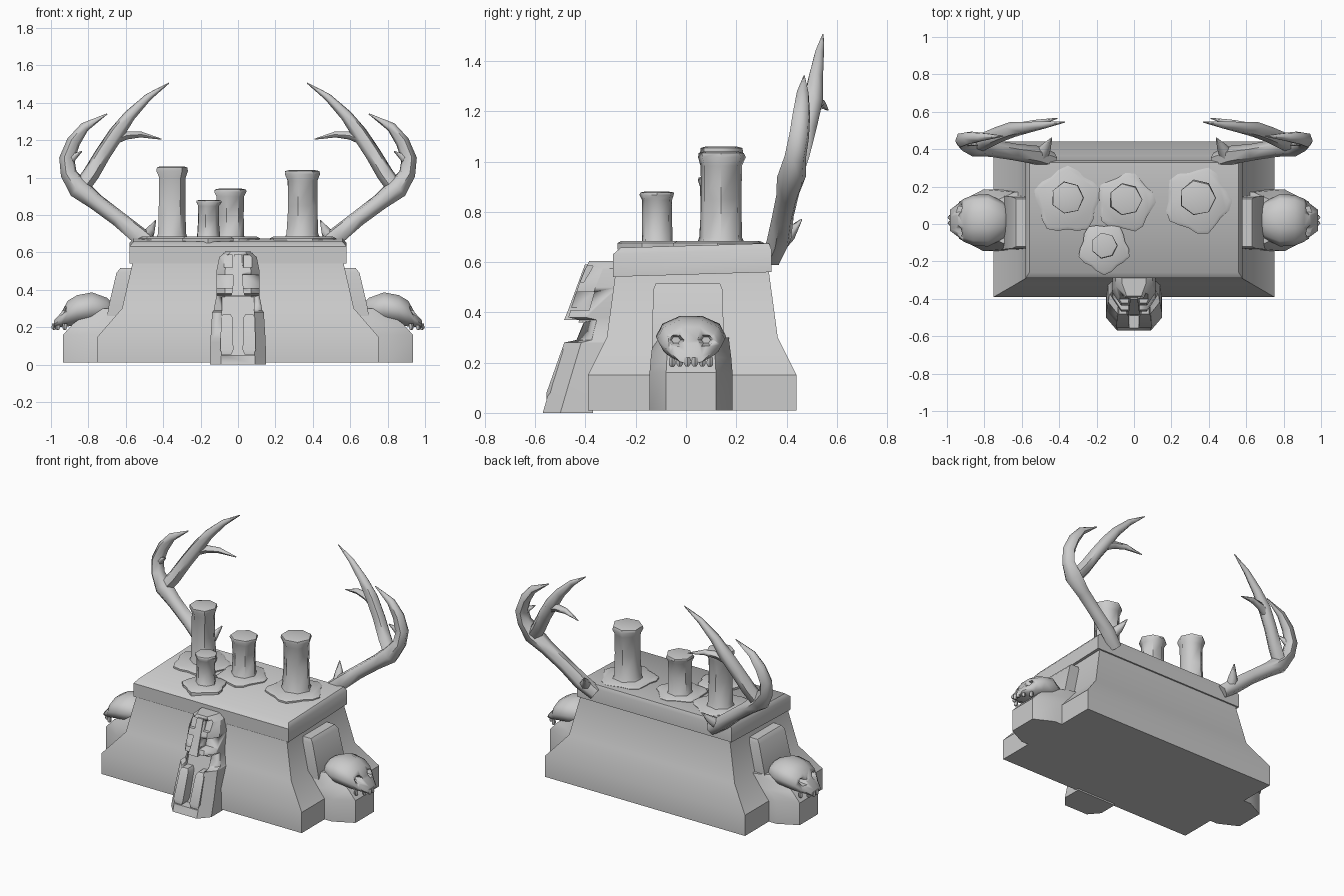
import bpy, bmesh, math, random
from mathutils import Vector

random.seed(4)
if "Cube" in bpy.data.objects:
    bpy.data.objects.remove(bpy.data.objects["Cube"])

stone = bpy.data.materials.new("plain_grey")
stone.use_nodes = True
GREY = (0.6, 0.6, 0.6, 1)
stone.diffuse_color = GREY
stone.node_tree.nodes["Principled BSDF"].inputs["Base Color"].default_value = GREY


def finish(obj, mirror=False, angle=40):
    obj.data.materials.clear()
    obj.data.materials.append(stone)
    bpy.ops.object.select_all(action="DESELECT")
    obj.select_set(True)
    bpy.context.view_layer.objects.active = obj
    bpy.ops.object.shade_smooth_by_angle(angle=math.radians(angle))
    if mirror:
        obj.modifiers.new("mirror", "MIRROR")
    return obj


def loft(name, rings, mirror=False, angle=40):
    """Skin a closed solid through rings of equal point count."""
    bm = bmesh.new()
    loops = [[bm.verts.new(p) for p in ring] for ring in rings]
    n = len(loops[0])
    for a, b in zip(loops, loops[1:]):
        for i in range(n):
            bm.faces.new((a[i], a[(i + 1) % n], b[(i + 1) % n], b[i]))
    bm.faces.new(loops[0][::-1])
    bm.faces.new(loops[-1])
    bmesh.ops.recalc_face_normals(bm, faces=bm.faces)
    mesh = bpy.data.meshes.new(name)
    bm.to_mesh(mesh)
    bm.free()
    obj = bpy.data.objects.new(name, mesh)
    bpy.context.collection.objects.link(obj)
    return finish(obj, mirror, angle)


def rect(z, x0, x1, y0, y1):
    return [(x0, y0, z), (x1, y0, z), (x1, y1, z), (x0, y1, z)]


def disc(x, y, z, r, n=7, wobble=0.0):
    return [(x + r * (1 + random.uniform(-wobble, wobble)) * math.cos(math.tau * i / n),
             y + r * (1 + random.uniform(-wobble, wobble)) * math.sin(math.tau * i / n), z)
            for i in range(n)]


def carve(target, cutter):
    cutter.hide_render = True
    cutter.hide_viewport = True
    mod = target.modifiers.new("carve", "BOOLEAN")
    mod.operation = "DIFFERENCE"
    mod.object = cutter


def tube(name, points, mirror=True):
    """Tapered branch; every point is (x, y, z, radius)."""
    curve = bpy.data.curves.new(name, "CURVE")
    curve.dimensions = "3D"
    curve.bevel_depth = 1
    curve.bevel_resolution = 1
    curve.use_fill_caps = True
    spline = curve.splines.new("POLY")
    spline.points.add(len(points) - 1)
    for p, (x, y, z, r) in zip(spline.points, points):
        p.co = (x, y, z, 1)
        p.radius = r
    obj = bpy.data.objects.new(name, curve)
    bpy.context.collection.objects.link(obj)
    bpy.ops.object.select_all(action="DESELECT")
    obj.select_set(True)
    bpy.context.view_layer.objects.active = obj
    bpy.ops.object.convert(target="MESH")
    return finish(bpy.context.object, mirror, 60)


# Altar body with flared foot
loft("altar_body", [rect(z, -x, x, f, b) for z, x, f, b in [
    (0.01, 0.75, -0.39, 0.44), (0.15, 0.75, -0.39, 0.44),
    (0.30, 0.62, -0.315, 0.365), (0.56, 0.56, -0.28, 0.33)]])

# Slightly tilted lid with worn upper rim
lid = loft("altar_lid", [rect(z, -x, x, f, b) for z, x, f, b in [
    (0.55, 0.58, -0.29, 0.34), (0.64, 0.58, -0.29, 0.34), (0.665, 0.56, -0.26, 0.33)]])
for v in lid.data.vertices:
    v.co.z += 0.03 * v.co.y

# Candles and their wax puddles
for i, (x, y, r, top, spread) in enumerate([
        (-0.355, 0.14, 0.075, 1.06, 0.17), (-0.045, 0.13, 0.075, 0.94, 0.15),
        (0.34, 0.14, 0.083, 1.04, 0.17), (-0.16, -0.115, 0.06, 0.88, 0.13)]):
    h = top - 0.66
    profile = [(0, 1.3), (0.1, 1.05), (0.5, 0.98), (0.85, 1), (0.94, 1.17), (0.985, 1.14), (1, 0.85)]
    loft(f"candle_{i + 1}", [disc(x, y, 0.66 + h * t, r * k, 7, 0.04) for t, k in profile], angle=50)
    outline = [(math.tau * k / 20, spread * (1 + 0.1 * math.sin(5 * math.tau * k / 20 + i)))
               for k in range(20)]
    loft(f"wax_puddle_{i + 1}", [[(x + s * d * math.cos(a), y - 0.015 + s * d * math.sin(a), z)
                                  for a, d in outline] for z, s in [(0.65, 1), (0.675, 1), (0.684, 0.9)]])


# Side pedestals with chamfered outer corners
def pedestal_ring(z, out, half, inner=0.5):
    c = 0.02
    return [(inner, c - half, z), (out - 0.13, c - half, z), (out, c - half * 0.6, z),
            (out, c + half * 0.6, z), (out - 0.13, c + half, z), (inner, c + half, z)]


loft("side_pedestal", [pedestal_ring(0.01, 0.935, 0.165), pedestal_ring(0.16, 0.935, 0.165),
                       pedestal_ring(0.22, 0.88, 0.16), pedestal_ring(0.30, 0.77, 0.15)], True)
loft("side_bracket", [rect(0.26, 0.5, 0.70, -0.135, 0.15), rect(0.32, 0.5, 0.69, -0.135, 0.15),
                      rect(0.49, 0.5, 0.65, -0.13, 0.145), rect(0.515, 0.5, 0.63, -0.12, 0.135)], True)


# Skulls resting on the pedestals
def skull_ring(x, half, low, high):
    mid, tall = (low + high) / 2, (high - low) / 2
    return [(x, 0.02 + half * math.cos(math.tau * k / 10), mid + tall * math.sin(math.tau * k / 10))
            for k in range(10)]


skull = loft("skull", [skull_ring(*s) for s in [
    (0.66, 0.05, 0.26, 0.32), (0.70, 0.10, 0.23, 0.36), (0.78, 0.14, 0.22, 0.39),
    (0.86, 0.135, 0.21, 0.375), (0.91, 0.115, 0.20, 0.345), (0.945, 0.085, 0.20, 0.28),
    (0.985, 0.055, 0.195, 0.235)]], True, 60)
for side in (-1, 1):
    y = 0.02 + side * 0.06
    carve(skull, loft("eye_socket_cutter", [
        [(px, py, 0.285 + (pz - 0.285)) for px, py, pz in
         [(x, y + s * math.cos(a), 0.29 + s * 0.8 * math.sin(a)) for a in
          [math.tau * k / 6 for k in range(6)]]] for x, s in [(0.885, 0.018), (1.02, 0.055)]]))
skull.modifiers.move(0, len(skull.modifiers) - 1)
for k in range(6):
    a = (k - 2.5) / 2.5
    x, y = 0.985 - 0.06 * a * a, 0.02 + 0.075 * a
    loft(f"skull_tooth_{k + 1}", [disc(x, y, 0.185, 0.007, 5), disc(x, y, 0.195, 0.014, 5),
                                  disc(x, y, 0.22, 0.012, 5)], True)


# Carved totem mask leaning on the front
def mask_ring(z, half, front, back):
    return [(-half, back, z), (-half, front + 0.07, z), (-half * 0.6, front, z),
            (half * 0.6, front, z), (half, front + 0.07, z), (half, back, z)]


mask = loft("totem_mask", [mask_ring(*r) for r in [
    (0.0, 0.15, -0.57, -0.37), (0.12, 0.148, -0.535, -0.36), (0.28, 0.138, -0.487, -0.3),
    (0.29, 0.13, -0.445, -0.3), (0.37, 0.115, -0.425, -0.28), (0.38, 0.115, -0.468, -0.28),
    (0.50, 0.115, -0.43, -0.27), (0.575, 0.10, -0.40, -0.27), (0.605, 0.065, -0.385, -0.28)]], angle=30)
carve(mask, loft("mouth_cutter", [rect(0.05, -0.085, 0.085, -0.7, -0.49),
                                  rect(0.36, -0.085, 0.085, -0.7, -0.395)]))
for side in (-1, 1):
    a, b = sorted((side * 0.028, side * 0.14))
    carve(mask, loft("eye_cutter", [rect(0.41, a, b, -0.7, -0.385), rect(0.48, a, b, -0.7, -0.365)]))
    a, b = sorted((side * 0.03, side * 0.075))
    carve(mask, loft("brow_cutter", [rect(0.52, a, b, -0.7, -0.40), rect(0.585, a, b, -0.7, -0.37)]))
loft("mask_tusk", [rect(0.055, 0.035, 0.085, -0.555, -0.48), rect(0.08, 0.025, 0.095, -0.555, -0.47),
                   rect(0.25, 0.028, 0.09, -0.495, -0.41), rect(0.27, 0.04, 0.08, -0.48, -0.41)], True)
loft("mask_nose", [rect(0.37, -0.035, 0.035, -0.485, -0.40), rect(0.42, -0.028, 0.028, -0.465, -0.38),
                   rect(0.59, -0.02, 0.02, -0.402, -0.34)])

# Antlers fixed behind the lid
tube("antler_beam", [(0.44, 0.34, 0.62, 0.045), (0.53, 0.37, 0.69, 0.05), (0.64, 0.385, 0.78, 0.045),
                     (0.76, 0.405, 0.87, 0.047), (0.85, 0.42, 0.94, 0.06), (0.905, 0.435, 1.02, 0.045),
                     (0.915, 0.45, 1.10, 0.042), (0.88, 0.46, 1.19, 0.037), (0.82, 0.465, 1.27, 0.026),
                     (0.70, 0.47, 1.34, 0.003)])
tube("antler_upper_beam", [(0.85, 0.42, 0.93, 0.045), (0.785, 0.45, 1.02, 0.045), (0.72, 0.48, 1.13, 0.043),
                           (0.65, 0.505, 1.235, 0.042), (0.58, 0.515, 1.33, 0.032),
                           (0.48, 0.53, 1.43, 0.02), (0.37, 0.545, 1.505, 0.003)])
tube("antler_inner_tine", [(0.67, 0.50, 1.20, 0.03), (0.60, 0.52, 1.225, 0.025), (0.52, 0.54, 1.23, 0.018),
                           (0.41, 0.565, 1.205, 0.003)])
tube("antler_short_tine", [(0.92, 0.45, 1.07, 0.03), (0.88, 0.435, 1.11, 0.02), (0.835, 0.42, 1.14, 0.003)])
tube("antler_base_tine", [(0.50, 0.36, 0.67, 0.04), (0.47, 0.41, 0.71, 0.028), (0.44, 0.46, 0.77, 0.003)])
